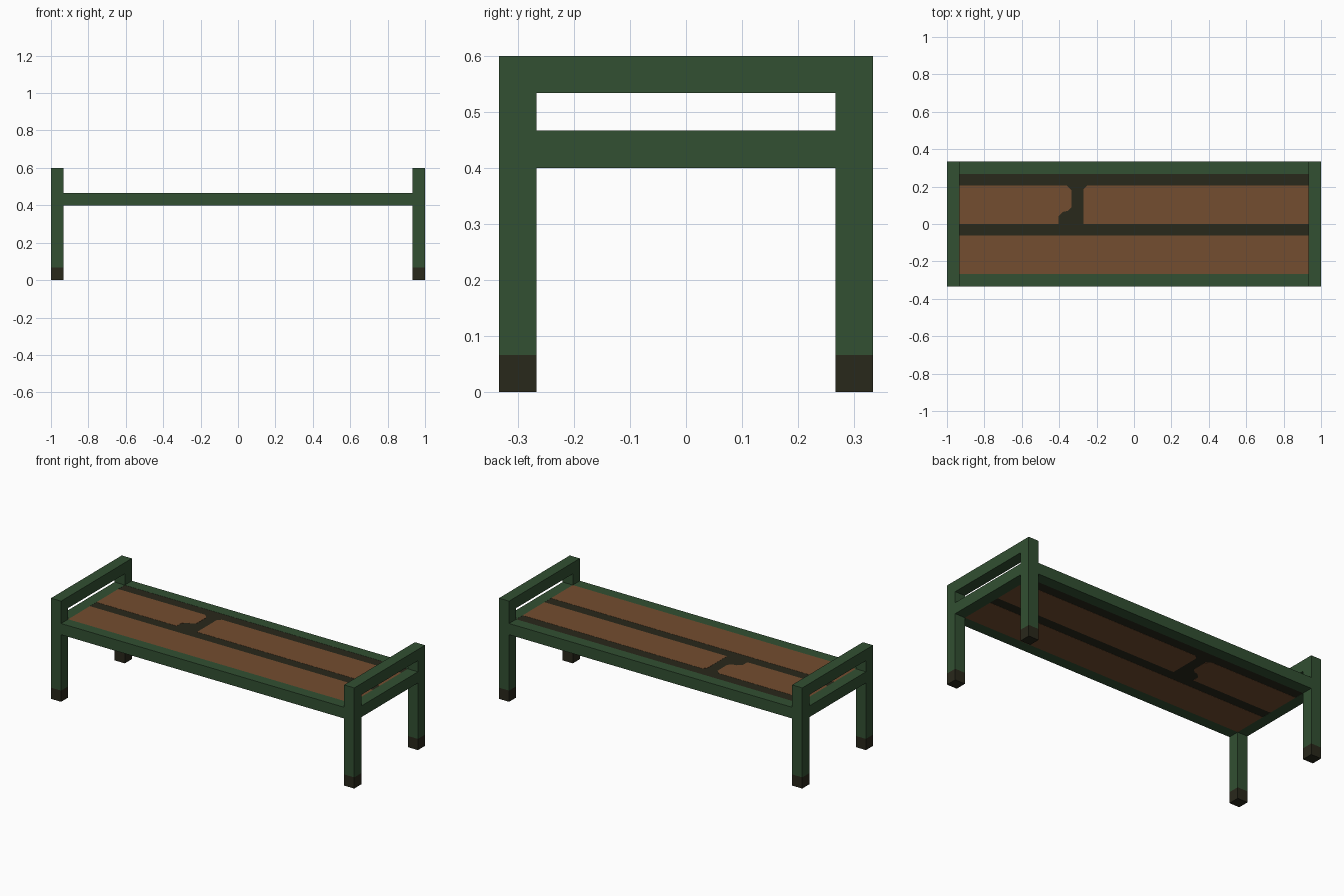
import bpy, bmesh

cube = bpy.data.objects.get("Cube")
if cube:
    bpy.data.objects.remove(cube, do_unlink=True)

U = 1 / 15          # thickness of every frame member
X, Y, H = 1.0, 5 * U, 9 * U
IX, IY = X - U, Y - U
RAIL = 6 * U        # underside of the seat rails
TOP = RAIL + U      # top of the seat


def material(name, rgb):
    m = bpy.data.materials.new(name)
    m.use_nodes = True
    m.diffuse_color = (*rgb, 1)
    m.node_tree.nodes["Principled BSDF"].inputs["Base Color"].default_value = (*rgb, 1)
    return m


green = material("green paint", (0.032, 0.08, 0.032))
dark = material("dark brown", (0.022, 0.021, 0.011))
brown = material("wood brown", (0.175, 0.075, 0.029))


def prism(name, outline, z0, z1, mat):
    """Extrude a flat outline between two heights."""
    bm = bmesh.new()
    face = bm.faces.new([bm.verts.new((x, y, z0)) for x, y in outline])
    top = bmesh.ops.extrude_face_region(bm, geom=[face], use_keep_orig=True)["geom"]
    bmesh.ops.translate(bm, vec=(0, 0, z1 - z0),
                        verts=[v for v in top if isinstance(v, bmesh.types.BMVert)])
    bmesh.ops.recalc_face_normals(bm, faces=bm.faces)
    mesh = bpy.data.meshes.new(name)
    bm.to_mesh(mesh)
    bm.free()
    mesh.materials.append(mat)
    obj = bpy.data.objects.new(name, mesh)
    bpy.context.collection.objects.link(obj)


def box(name, x0, x1, y0, y1, z0, z1, mat):
    prism(name, [(x0, y0), (x1, y0), (x1, y1), (x0, y1)], z0, z1, mat)


# Posts with dark feet, and the two cross rails at each end
for sx, side in ((1, "left"), (-1, "right")):
    x0, x1 = sorted((sx * IX, sx * X))
    for sy, end in ((-1, "front"), (1, "back")):
        y0, y1 = sorted((sy * IY, sy * Y))
        box(f"{end}_{side}_foot", x0, x1, y0, y1, 0, U, dark)
        box(f"{end}_{side}_post", x0, x1, y0, y1, U, H, green)
    box(f"{side}_lower_rail", x0, x1, -IY, IY, RAIL, TOP, green)
    box(f"{side}_upper_rail", x0, x1, -IY, IY, H - U, H, green)

# Long seat rails
for sy, end in ((-1, "front"), (1, "back")):
    y0, y1 = sorted((sy * IY, sy * Y))
    box(f"{end}_seat_rail", -IX, IX, y0, y1, RAIL, TOP, green)

# Solid seat slab, flush with the rails above and below
GAP = 0.0008
box("seat_slab", -IX, IX, -IY, IY, RAIL + GAP, TOP - GAP, dark)

# Worn wooden boards showing on both faces of the slab
B = 0.205
boards = {
    "front_board": [(-IX, -IY), (IX, -IY), (IX, -0.062), (-IX, -0.062)],
    "back_board_right": [
        (-IX, 0), (-0.405, 0), (-0.405, 0.04), (-0.38, 0.065), (-0.355, 0.07),
        (-0.335, 0.09), (-0.335, 0.18), (-0.36, B), (-IX, B)],
    "back_board_left": [(-0.27, 0), (IX, 0), (IX, B), (-0.25, B), (-0.27, 0.185)],
}
for name, outline in boards.items():
    prism(f"{name}_top", outline, TOP - GAP, TOP, brown)
    prism(f"{name}_underside", outline, RAIL, RAIL + GAP, brown)
